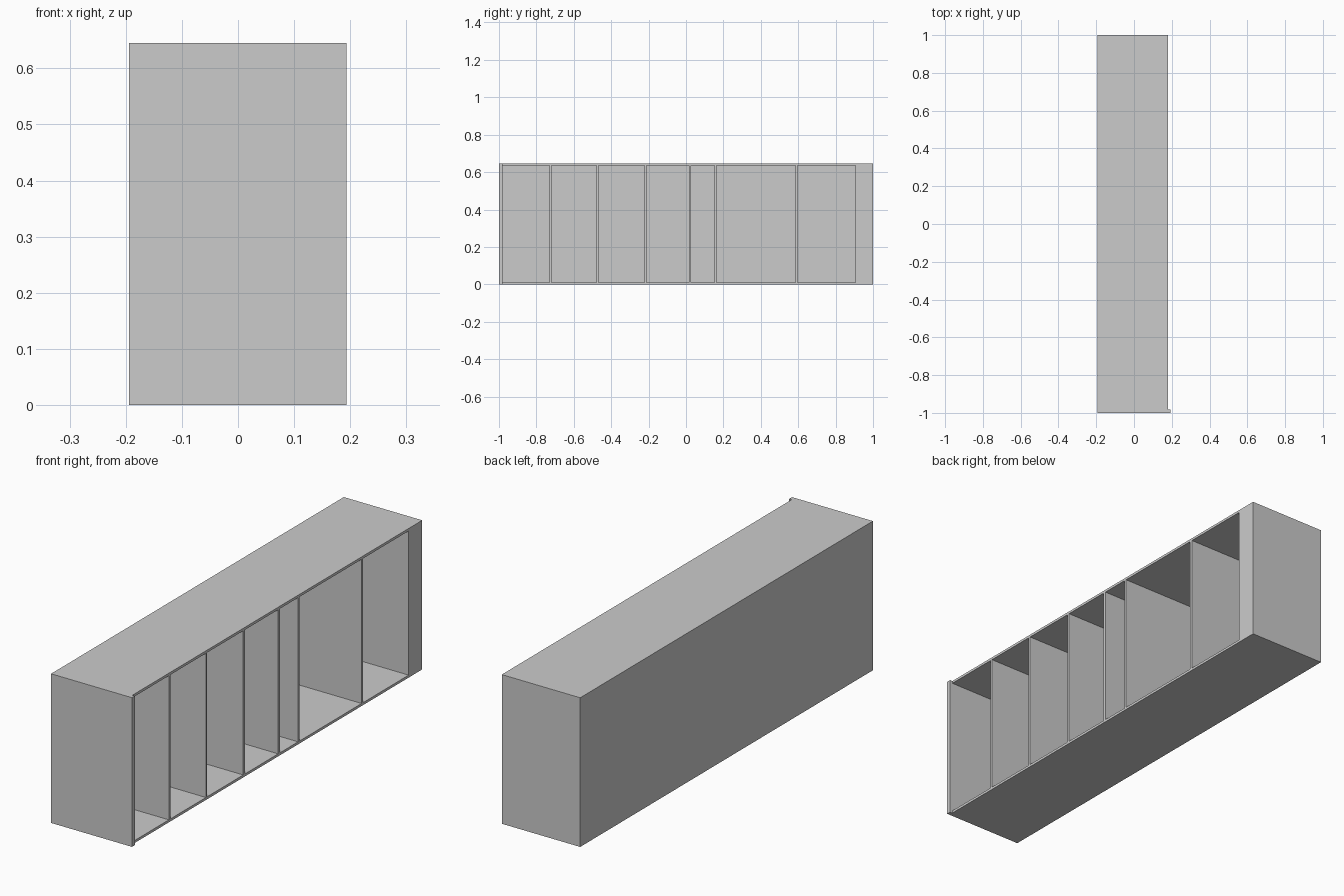
import bpy

if "Cube" in bpy.data.objects:
    bpy.data.objects.remove(bpy.data.objects["Cube"])

H = 0.645                  # overall height
T = 0.011                  # board thickness
XB, XF = -0.194, 0.181     # back and open front of the carcass
Y0, Y1 = -0.981, 1.0       # carcass ends


def board(name, x, y, z):
    """Box from (min, max) pairs on each axis."""
    bpy.ops.mesh.primitive_cube_add(size=1, location=[sum(r) / 2 for r in (x, y, z)])
    ob = bpy.context.object
    ob.name = name
    ob.scale = [r[1] - r[0] for r in (x, y, z)]
    bpy.ops.object.transform_apply(location=False, rotation=False, scale=True)
    return ob


# Outer shell
board("bottom_board", (XB, XF), (Y0, Y1), (0, T))
board("top_board", (XB, XF), (Y0, Y1), (H - T, H))
board("back_board", (XB, XB + T), (Y0, Y1), (T, H - T))

# Deeper end panel that projects past the open front
board("end_panel", (XB, 0.193), (-1.0, Y0), (0, H))

# Thick filler block closing the far end
board("end_filler", (XB + T, XF), (0.907, Y1), (T, H - T))

# Upright dividers between the bays
for i, (a, b) in enumerate([(-0.731, -0.720), (-0.478, -0.469), (-0.223, -0.212),
                            (0.016, 0.027), (0.152, 0.163), (0.586, 0.597)]):
    board(f"divider_{i + 1}", (XB + T, XF), (a, b), (T, H - T))
